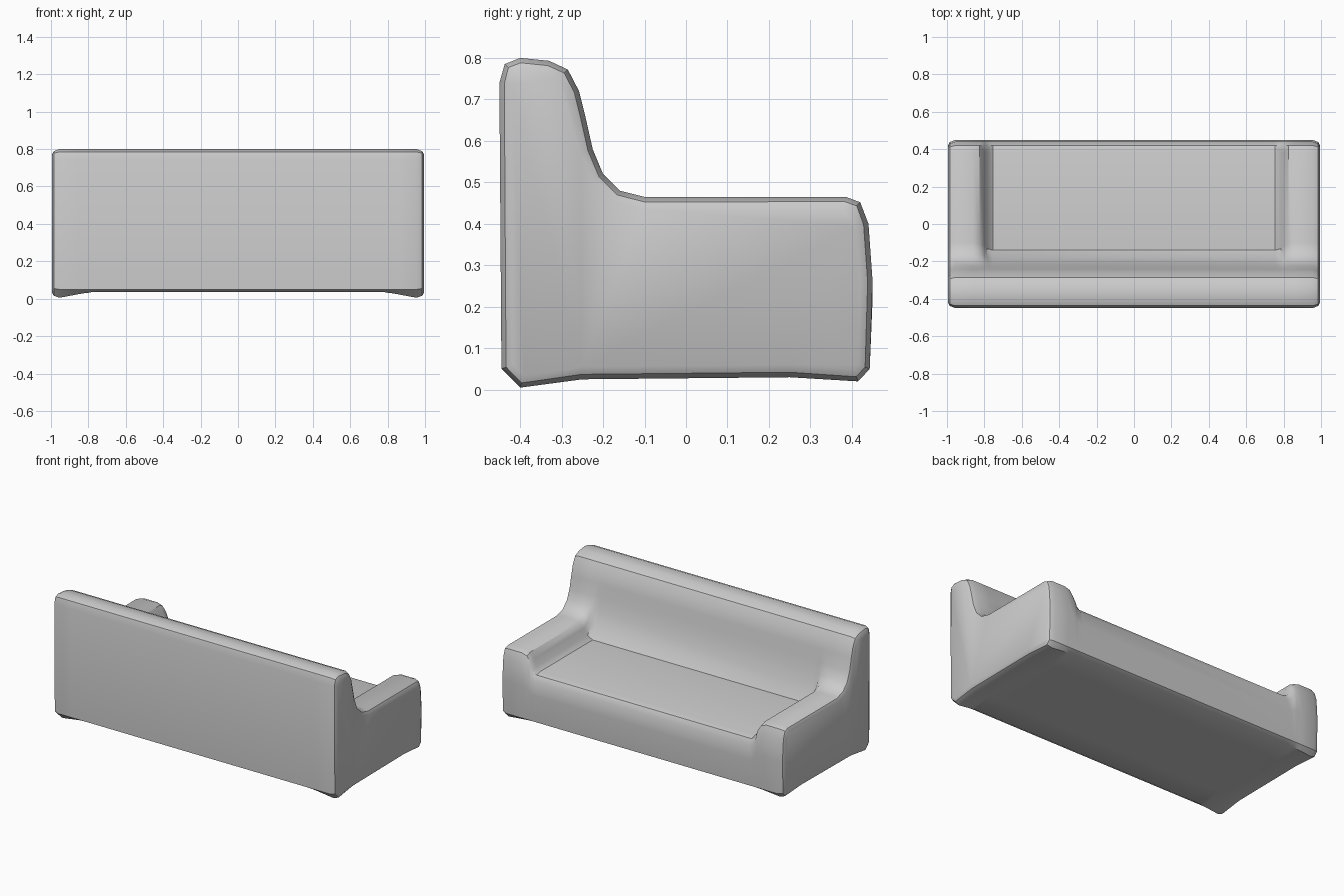
import bpy, bmesh, math
from mathutils import Vector

cube = bpy.data.objects.get("Cube")
if cube:
    bpy.data.objects.remove(cube, do_unlink=True)

# One fabric colour
fabric = bpy.data.materials.new("grey_fabric")
fabric.use_nodes = True
GREY = (0.6, 0.6, 0.6, 1)
fabric.diffuse_color = GREY
fabric.node_tree.nodes["Principled BSDF"].inputs["Base Color"].default_value = GREY

# Shared backrest outline (y, z), from the lower rear edge over the top
BACK = [(-.445, .05), (-.45, .74), (-.437, .785), (-.40, .80), (-.33, .793),
        (-.285, .772), (-.258, .72), (-.243, .66)]
# Continuation over an armrest and over the seat, point for point
ARM = [(-.225, .58), (-.20, .52), (-.16, .48), (-.10, .465), (.385, .465),
       (.42, .452), (.44, .40), (.45, .26), (.443, .05)]
SEAT = [(-.232, .59), (-.212, .51), (-.18, .41), (-.14, .348), (.385, .348),
        (.42, .338), (.44, .305), (.45, .22), (.443, .05)]
# Underside at the sagging ends and in the middle
UNDER_END = [(.415, .02), (.25, .03), (-.25, .025), (-.40, .005)]
UNDER_MID = [(.415, .035), (.25, .035), (-.25, .035), (-.415, .035)]


def blend(a, b, t):
    return [Vector(p).lerp(Vector(q), t) for p, q in zip(a, b)]


def section(seat, flat):
    return [Vector(p) for p in BACK] + blend(ARM, SEAT, seat) + blend(UNDER_END, UNDER_MID, flat)


def inset(points, d):
    """Move a clockwise outline inward by d."""
    result = []
    for i, p in enumerate(points):
        a = (p - points[i - 1]).normalized()
        b = (points[(i + 1) % len(points)] - p).normalized()
        n = Vector((a.y + b.y, -a.x - b.x)).normalized()
        result.append(p + n * d)
    return result


# Half of the sections: x, seat amount, flat underside amount, inset
HALF = [(.995, 0, 0, .03), (.985, 0, 0, .012), (.955, 0, 0, 0), (.86, 0, .6, 0),
        (.825, .1, .8, 0), (.80, .4, .9, 0), (.785, .8, 1, 0), (.755, 1, 1, 0)]
stations = HALF + [(-x, s, f, d) for x, s, f, d in reversed(HALF)]

# Skin the sections into one upholstered body
bm = bmesh.new()
rings = [[bm.verts.new((x, p.x, p.y)) for p in inset(section(s, f), d)]
         for x, s, f, d in stations]
for r, q in zip(rings, rings[1:]):
    for i in range(len(r)):
        j = (i + 1) % len(r)
        bm.faces.new((r[i], r[j], q[j], q[i]))
bm.faces.new(rings[0])
bm.faces.new(rings[-1])
bmesh.ops.recalc_face_normals(bm, faces=bm.faces)
mesh = bpy.data.meshes.new("sofa_body")
bm.to_mesh(mesh)
bm.free()
mesh.materials.append(fabric)

sofa = bpy.data.objects.new("sofa_body", mesh)
bpy.context.collection.objects.link(sofa)
bpy.ops.object.select_all(action='DESELECT')
sofa.select_set(True)
bpy.context.view_layer.objects.active = sofa
bpy.ops.object.shade_smooth_by_angle(angle=math.radians(35))
